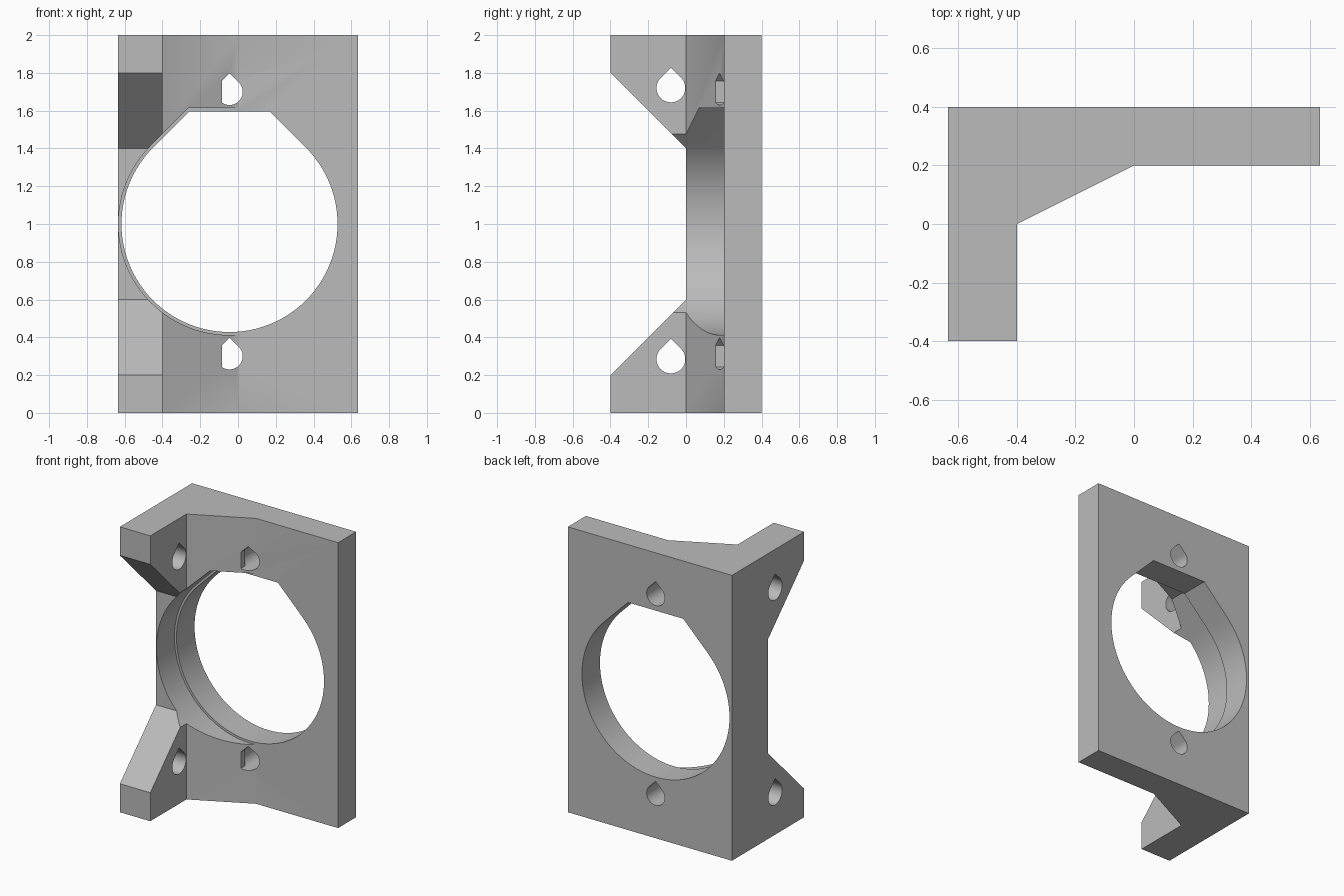
import bpy
import bmesh
import math

if "Cube" in bpy.data.objects:
    bpy.data.objects.remove(bpy.data.objects["Cube"])

CENTRE_X = -0.045   # axis of the fan opening and its screw holes
PLATE_Y = 0.2       # front surface of the back plate


def prism(name, points, axis, low, high):
    """Extrude a 2D outline along the named axis."""
    place = {"x": lambda a, b, d: (d, a, b),
             "y": lambda a, b, d: (a, d, b),
             "z": lambda a, b, d: (a, b, d)}[axis]
    bm = bmesh.new()
    face = bm.faces.new([bm.verts.new(place(a, b, low)) for a, b in points])
    moved = bmesh.ops.extrude_face_region(bm, geom=[face])["geom"]
    bmesh.ops.translate(bm, vec=place(0, 0, high - low),
                        verts=[v for v in moved if isinstance(v, bmesh.types.BMVert)])
    bmesh.ops.recalc_face_normals(bm, faces=bm.faces)
    mesh = bpy.data.meshes.new(name)
    bm.to_mesh(mesh)
    bm.free()
    obj = bpy.data.objects.new(name, mesh)
    bpy.context.collection.objects.link(obj)
    return obj


def teardrop(cx, cz, r, top=None, left=None, steps=72):
    """Circle with a 45 degree roof, optionally with a flat top or flat left side."""
    pts = []
    for i in range(steps + 1):
        t = math.radians(135 + 270 * i / steps)
        pts.append((r * math.cos(t), r * math.sin(t)))
    peak = r * math.sqrt(2)
    if top is None:
        pts.append((0, peak))
    else:
        pts += [(peak - top, top), (top - peak, top)]
    if left is not None:
        # Clip the outline against a vertical line
        clipped = []
        for (a, b), (c, d) in zip(pts, pts[1:] + pts[:1]):
            if a >= left:
                clipped.append((a, b))
            if (a - left) * (c - left) < 0:
                clipped.append((left, b + (d - b) * (left - a) / (c - a)))
        pts = clipped
    return [(cx + a, cz + b) for a, b in pts]


def cut(target, cutter):
    cutter.hide_render = True
    mod = target.modifiers.new("cut", "BOOLEAN")
    mod.operation = "DIFFERENCE"
    mod.solver = "EXACT"
    mod.object = cutter
    bpy.context.view_layer.objects.active = target
    bpy.ops.object.modifier_apply(modifier=mod.name)
    bpy.data.objects.remove(cutter)


# Angled bracket body: back plate, side flange and sloped web
W = 0.636
bracket = prism("fan_bracket", [(-W, -0.4), (-0.4, -0.4), (-0.4, 0), (0, PLATE_Y),
                                (W, PLATE_Y), (W, 0.4), (-W, 0.4)], "z", 0, 2)

# Gap between the two flange ears
cut(bracket, prism("ear_gap", [(-0.5, 0.1), (0, 0.6), (0, 1.4), (-0.5, 1.9)], "x", -1, 1))

# Fan opening, slightly wider in front of the plate
cut(bracket, prism("fan_hole", teardrop(CENTRE_X, 1, 0.572, top=0.595), "y", 0.1, 0.6))
cut(bracket, prism("fan_recess", teardrop(CENTRE_X, 1, 0.588, top=0.613), "y", -0.6, PLATE_Y))

# Screw holes through the plate, flat-sided where they cross the web
for z in (0.3, 1.7):
    cut(bracket, prism("plate_hole", teardrop(CENTRE_X, z, 0.07, steps=36), "y", PLATE_Y, 0.6))
    cut(bracket, prism("web_hole", teardrop(CENTRE_X, z, 0.07, left=-0.041, steps=36),
                       "y", -0.1, 0.3))

# Screw holes through the flange ears
for z in (0.285, 1.72):
    cut(bracket, prism("ear_hole", teardrop(-0.08, z, 0.076, steps=36), "x", -1, -0.3))

# Grey plastic
grey = bpy.data.materials.new("grey_plastic")
grey.use_nodes = True
grey.diffuse_color = (0.5, 0.5, 0.5, 1)
grey.node_tree.nodes["Principled BSDF"].inputs["Base Color"].default_value = (0.5, 0.5, 0.5, 1)
bracket.data.materials.clear()
bracket.data.materials.append(grey)

bpy.ops.object.select_all(action="DESELECT")
bracket.select_set(True)
bpy.context.view_layer.objects.active = bracket
bpy.ops.object.shade_smooth_by_angle(angle=math.radians(30))
